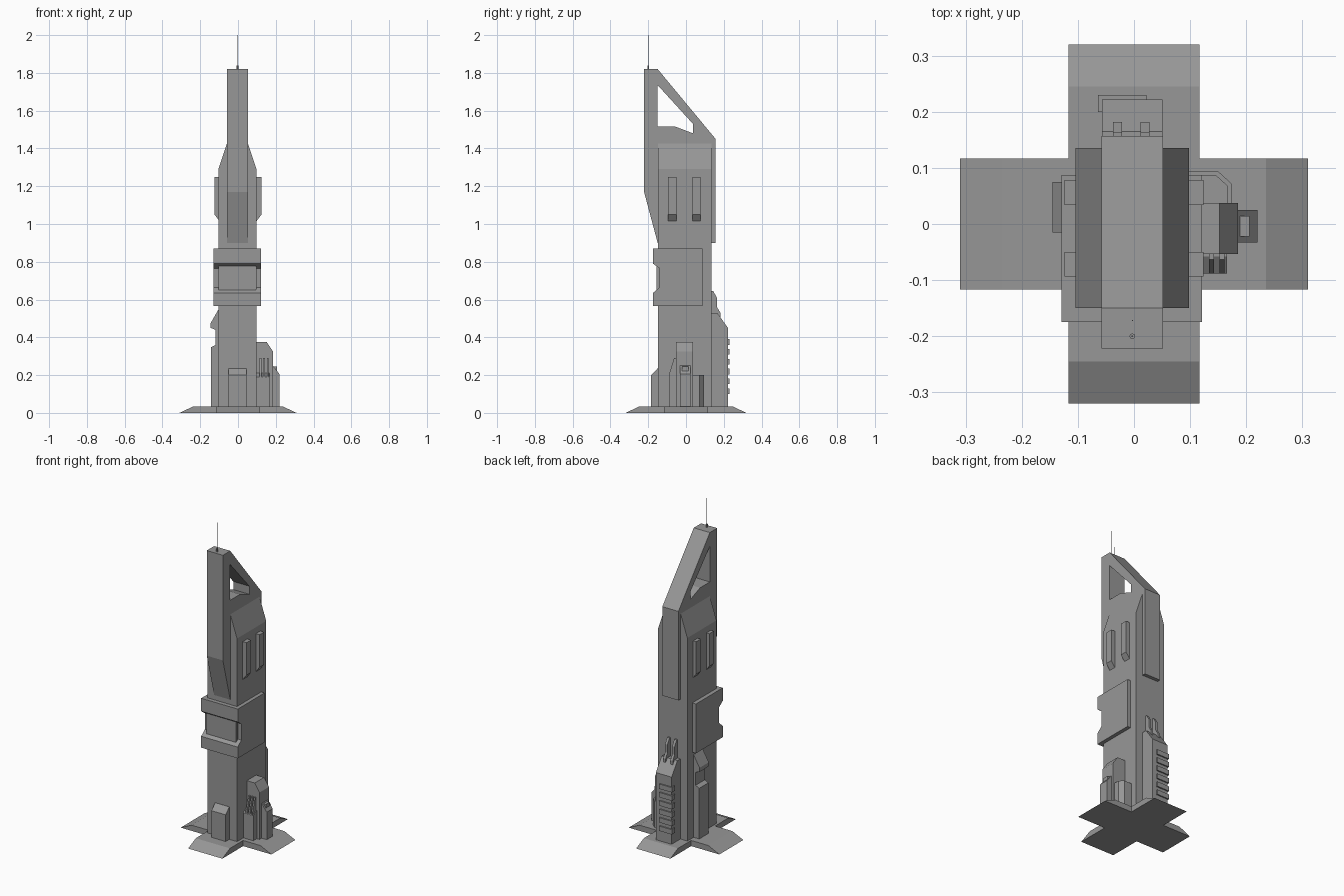
import bpy, bmesh
from mathutils import Vector

cube = bpy.data.objects.get("Cube")
if cube:
    bpy.data.objects.remove(cube, do_unlink=True)

grey = bpy.data.materials.new("concrete grey")
grey.use_nodes = True
grey.diffuse_color = (0.31, 0.31, 0.31, 1)
grey.node_tree.nodes["Principled BSDF"].inputs["Base Color"].default_value = grey.diffuse_color

LEFT, BACK = Vector((1, 0, 0)), Vector((0, 1, 0))
RIGHT, FRONT = -LEFT, -BACK
UP = Vector((0, 0, 1))
AXIS = -0.003  # the tower sits slightly off centre
ROOF = 1.82


def finish(name, bm):
    bmesh.ops.remove_doubles(bm, verts=bm.verts, dist=1e-5)
    bmesh.ops.recalc_face_normals(bm, faces=bm.faces)
    mesh = bpy.data.meshes.new(name)
    bm.to_mesh(mesh)
    bm.free()
    mesh.materials.append(grey)
    part = bpy.data.objects.new(name, mesh)
    bpy.context.collection.objects.link(part)
    return part


def prism(name, out, centre, width, outline):
    """Outline of (distance outward, height), extruded sideways across its direction."""
    across = Vector((abs(out.y), abs(out.x), 0))
    bm = bmesh.new()
    start = across * (centre - width / 2)
    verts = [bm.verts.new(start + out * reach + UP * height) for reach, height in outline]
    face = bm.faces.new(verts)
    extruded = bmesh.ops.extrude_face_region(bm, geom=[face], use_keep_orig=True)["geom"]
    moved = [item for item in extruded if isinstance(item, bmesh.types.BMVert)]
    bmesh.ops.translate(bm, verts=moved, vec=across * width)
    return finish(name, bm)


def block(name, out, centre, width, reach, top, bottom=0.02, root=0.08, run=0, drop=0, undercut=0):
    """Block standing out from the tower; its outer edge may slope at the top or underneath."""
    inner = reach - run
    prism(name, out, centre, width,
          [(root, bottom), (inner, bottom), (reach, bottom + undercut),
           (reach, top - drop), (inner, top), (root, top)])


def rod(name, y, bottom, top, radius):
    bm = bmesh.new()
    bmesh.ops.create_cone(bm, cap_ends=True, segments=8, radius1=radius, radius2=radius, depth=top - bottom)
    bmesh.ops.translate(bm, verts=bm.verts, vec=(AXIS, y, (top + bottom) / 2))
    finish(name, bm)


# Cross-shaped base with sloping ends
for name, out, reach in (("left", LEFT, 0.31), ("right", RIGHT, 0.31),
                         ("front", FRONT, 0.32), ("back", BACK, 0.32)):
    prism(f"base_arm_{name}", out, centre=0, width=0.234,
          outline=[(0, 0), (reach, 0), (reach - 0.075, 0.035), (0, 0.035)])

# Main shaft, narrowing at the shoulders
half = [(0.101, 0.01), (0.101, 1.29), (0.054, 1.43)]
prism("tower_shaft", LEFT, centre=-0.007, width=0.285,
      outline=[(AXIS + x, z) for x, z in half] + [(AXIS - x, z) for x, z in reversed(half)])

# Tall central spine with a slanted open crown
spine = prism("spine", BACK, centre=AXIS, width=0.11,
              outline=[(-0.15, 0.9), (0.157, 0.9), (0.157, 1.45),
                       (-0.15, ROOF), (-0.222, ROOF), (-0.222, 1.17)])
cutter = prism("crown_cutter", BACK, centre=AXIS, width=0.4,
               outline=[(-0.15, 1.515), (-0.055, 1.515), (0.037, 1.48), (0.037, 1.53), (-0.15, 1.735)])
cutter.hide_render = True
opening = spine.modifiers.new("crown_opening", "BOOLEAN")
opening.object = cutter
opening.solver = "EXACT"
bpy.context.view_layer.objects.active = spine
bpy.ops.object.modifier_apply(modifier=opening.name)
bpy.data.objects.remove(cutter, do_unlink=True)

# Collar: a sleeve with lips above and below a recessed front panel
collar = dict(out=FRONT, centre=-0.004)
block("collar_sleeve", **collar, width=0.25, reach=0.14, root=-0.087, bottom=0.565, top=0.87)
block("collar_top_lip", **collar, width=0.25, reach=0.175, bottom=0.765, top=0.87, run=0.035, undercut=0.025)
block("collar_bottom_lip", **collar, width=0.25, reach=0.175, bottom=0.565, top=0.665, run=0.035, drop=0.03)
block("collar_front_panel", **collar, width=0.2, reach=0.157, bottom=0.6, top=0.8)

# Paired upright fins on both sides of the upper shaft
for name, out in (("left", LEFT), ("right", RIGHT)):
    for place, y in (("front", -0.072), ("back", 0.056)):
        block(f"upper_fin_{name}_{place}", out, centre=y, width=0.044, reach=0.124,
              bottom=1.01, top=1.25, run=0.03, undercut=0.04)

# Roof masts
rod("mast_foot", y=-0.2, bottom=ROOF, top=ROOF + 0.02, radius=0.005)
rod("tall_mast", y=-0.2, bottom=ROOF, top=2, radius=0.0015)
rod("short_mast", y=-0.172, bottom=ROOF, top=1.885, radius=0.001)

# Front porch
block("front_porch", FRONT, centre=AXIS, width=0.097, reach=0.185, top=0.236, run=0.035, drop=0.036)

# Back annex with slats and roof fins
block("back_annex", BACK, centre=AXIS, width=0.108, reach=0.222, top=0.53, run=0.057, drop=0.08)
for n in range(6):
    z = 0.1 + n * 0.052
    block(f"annex_slat_{n}", BACK, centre=-0.021, width=0.087, root=0.2, reach=0.23, bottom=z, top=z + 0.03)
for name, x in (("right", -0.029), ("left", 0.02)):
    block(f"annex_fin_{name}", BACK, centre=x, width=0.016, reach=0.164,
          bottom=0.45, top=0.645, run=0.02, drop=0.035)
    block(f"annex_fin_foot_{name}", BACK, centre=x, width=0.016, reach=0.182,
          bottom=0.45, top=0.56, run=0.018, drop=0.03)

# Stepped buttress on the right side
step = dict(out=RIGHT, centre=0.03, width=0.09)
block("buttress_lower", **step, reach=0.143, top=0.36, run=0.025, drop=0.012)
block("buttress_neck", **step, reach=0.118, bottom=0.35, top=0.45)
block("buttress_cap", **step, reach=0.145, bottom=0.435, top=0.545, run=0.04, drop=0.07, undercut=0.015)

# Left annex: main block, outer step and hatch
block("left_annex", LEFT, centre=-0.008, width=0.091, reach=0.185, top=0.375, run=0.033, drop=0.05)
block("left_annex_step", LEFT, centre=-0.004, width=0.058, reach=0.22, top=0.25, run=0.035, drop=0.045)
block("left_annex_hatch", LEFT, centre=-0.004, width=0.036, reach=0.206, bottom=0.2, top=0.245)

# Low wing carrying three fins
block("left_wing", FRONT, centre=0.123, width=0.086, root=0.05, reach=0.088, top=0.21, run=0.03, drop=0.02)
for n in range(3):
    block(f"wing_fin_{n}", FRONT, centre=0.119 + n * 0.019, width=0.009, root=0.05, reach=0.088,
          bottom=0.18, top=0.29, run=0.025, drop=0.08)

# Thin wall bending around the back of the left annex
bm = bmesh.new()
path = [bm.verts.new((x, y, 0.02)) for x, y in ((0.09, 0.09), (0.148, 0.09), (0.17, 0.07), (0.17, 0.03))]
edges = [bm.edges.new(pair) for pair in zip(path, path[1:])]
raised = bmesh.ops.extrude_edge_only(bm, edges=edges)["geom"]
bmesh.ops.translate(bm, verts=[v for v in raised if isinstance(v, bmesh.types.BMVert)], vec=UP * 0.18)
wall = finish("bent_wall", bm)
thickness = wall.modifiers.new("thickness", "SOLIDIFY")
thickness.thickness = 0.009
thickness.offset = 0
